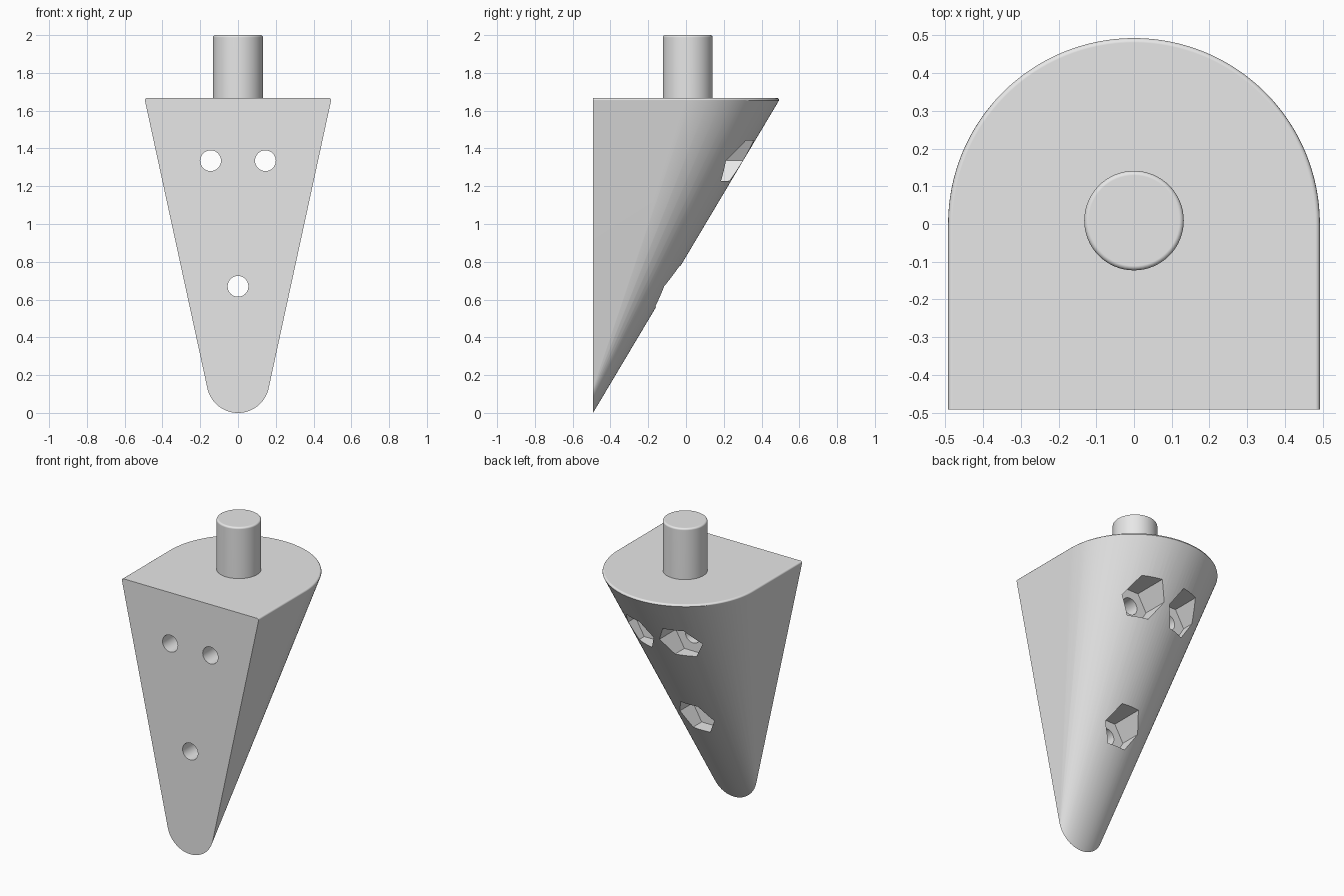
import bpy
import bmesh
from math import sin, cos, pi, radians

cube = bpy.data.objects.get("Cube")
if cube:
    bpy.data.objects.remove(cube, do_unlink=True)

grey = bpy.data.materials.new("plain_grey")
grey.use_nodes = True
grey.diffuse_color = (0.8, 0.8, 0.8, 1)
grey.node_tree.nodes["Principled BSDF"].inputs["Base Color"].default_value = (0.8, 0.8, 0.8, 1)

FRONT, TOP, RADIUS, TIP = -0.492, 1.667, 0.493, 0.166
ROUND = 0.012


def hull(name, points):
    """Convex solid around a set of points."""
    bm = bmesh.new()
    for p in points:
        bm.verts.new(p)
    res = bmesh.ops.convex_hull(bm, input=bm.verts)
    loose = {g for g in res["geom_interior"] + res["geom_unused"]
             if isinstance(g, bmesh.types.BMVert)}
    bmesh.ops.delete(bm, geom=list(loose), context="VERTS")
    bmesh.ops.dissolve_limit(bm, angle_limit=radians(0.1), verts=bm.verts, edges=bm.edges)
    bmesh.ops.recalc_face_normals(bm, faces=bm.faces)
    mesh = bpy.data.meshes.new(name)
    bm.to_mesh(mesh)
    bm.free()
    mesh.materials.append(grey)
    obj = bpy.data.objects.new(name, mesh)
    bpy.context.collection.objects.link(obj)
    return obj


def prism(name, x, z, r, sides, y0, y1):
    """Regular prism lying along y."""
    ring = [2 * pi * i / sides for i in range(sides)]
    return hull(name, [(x + r * cos(a), y, z + r * sin(a)) for y in (y0, y1) for a in ring])


def activate(obj):
    bpy.ops.object.select_all(action="DESELECT")
    obj.select_set(True)
    bpy.context.view_layer.objects.active = obj


def cut(obj, cutter):
    activate(obj)
    mod = obj.modifiers.new("cut", "BOOLEAN")
    mod.operation, mod.solver, mod.object = "DIFFERENCE", "EXACT", cutter
    bpy.ops.object.modifier_apply(modifier=mod.name)
    bpy.data.objects.remove(cutter, do_unlink=True)


def smooth(obj):
    activate(obj)
    bpy.ops.object.shade_smooth_by_angle(angle=radians(35))
    mod = obj.modifiers.new("even_shading", "WEIGHTED_NORMAL")
    mod.keep_sharp = True
    bpy.ops.object.modifier_apply(modifier=mod.name)


def rounded_rim(r, top, steps=4):
    """Radius and height of each ring of a rounded upper edge."""
    for k in range(steps + 1):
        a = pi / 2 * k / steps
        yield r - ROUND + ROUND * cos(a), top - ROUND + ROUND * sin(a)


# Tapered body: arched top outline narrowing to a rounded tip on the front plane
points = []
for r, z in rounded_rim(RADIUS, TOP):
    points += [(r * cos(pi * i / 64), r * sin(pi * i / 64), z) for i in range(65)]
    points += [(-r, FRONT, z), (r, FRONT, z)]
points += [(TIP * cos(pi * i / 48), FRONT, TIP - TIP * sin(pi * i / 48)) for i in range(49)]
body = hull("tapered_body", points)

# Three bolt holes from the front, each with a hexagonal pocket at the back
for x, z, floor in ((-0.145, 1.335, 0.135), (0.145, 1.335, 0.135), (0, 0.67, -0.25)):
    cut(body, prism("bolt_hole", x, z, 0.055, 32, -1, 1))
    cut(body, prism("nut_pocket", x, z, 0.124, 6, floor, 1))
smooth(body)

# Round peg on top
rings = [(0.132, TOP - 0.01)] + list(rounded_rim(0.132, 2))
peg = hull("top_peg", [(r * cos(pi * i / 32), 0.009 + r * sin(pi * i / 32), z)
                       for r, z in rings for i in range(64)])
smooth(peg)
